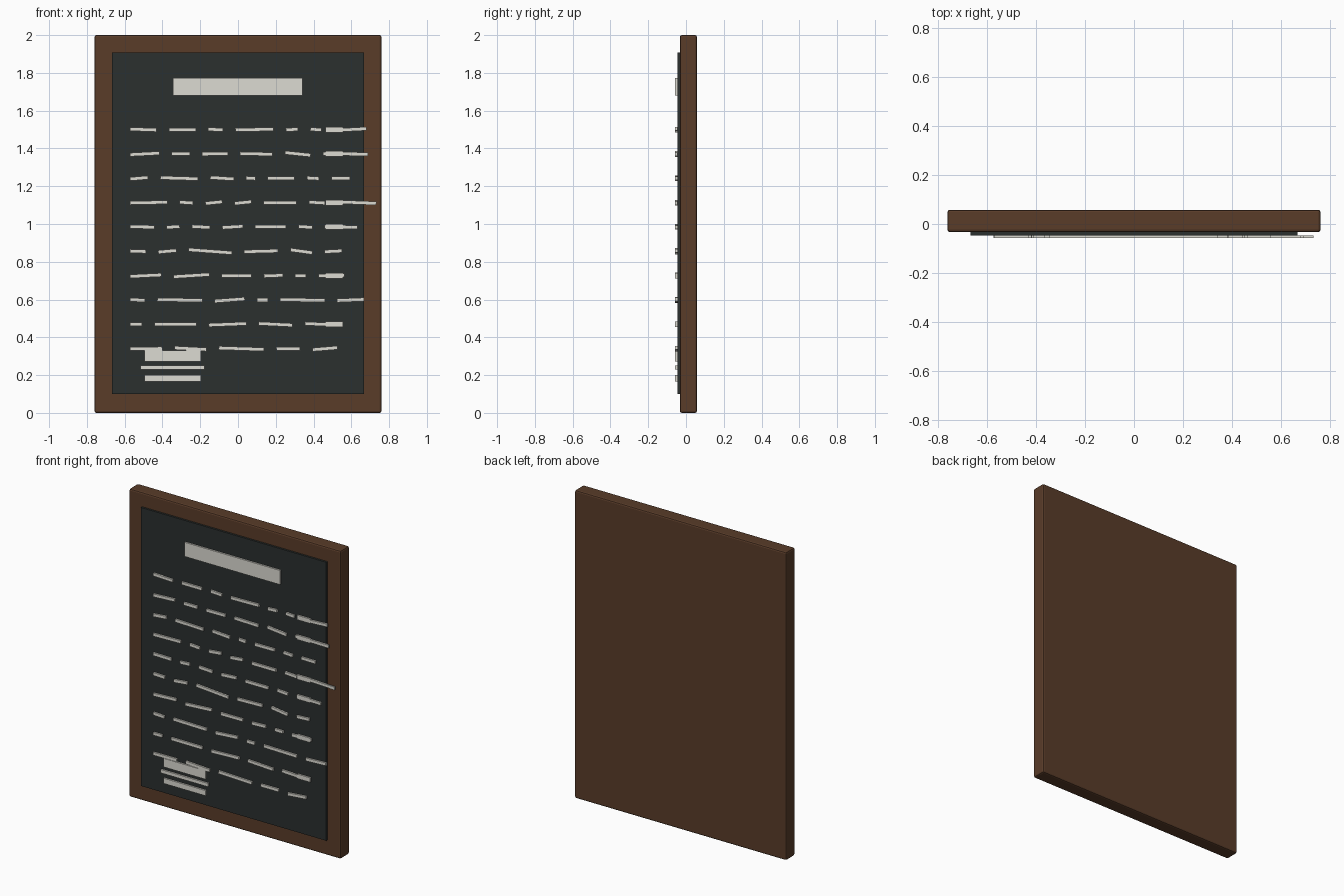
import bpy, math

if "Cube" in bpy.data.objects:
    bpy.data.objects.remove(bpy.data.objects["Cube"])


def material(name, rgb):
    m = bpy.data.materials.new(name)
    m.diffuse_color = (*rgb, 1)
    m.use_nodes = True
    m.node_tree.nodes["Principled BSDF"].inputs["Base Color"].default_value = m.diffuse_color
    return m


WOOD = material("dark_wood", (0.10, 0.045, 0.022))
SLATE = material("slate", (0.024, 0.029, 0.028))
CHALK = material("chalk", (0.72, 0.71, 0.65))


def box(name, x, y, z, mat, tilt=0.0, bevel=0.0):
    """Box from (min, max) ranges, optionally tilted in the board plane."""
    bpy.ops.mesh.primitive_cube_add(
        size=1, location=[(a + b) / 2 for a, b in (x, y, z)])
    o = bpy.context.object
    o.name = name
    o.scale = [b - a for a, b in (x, y, z)]
    bpy.ops.object.transform_apply(location=False, rotation=False, scale=True)
    o.rotation_euler.y = -tilt
    o.data.materials.append(mat)
    if bevel:
        mod = o.modifiers.new("bevel", 'BEVEL')
        mod.width = bevel
        mod.segments = 2
    return o


CHALK_Y = (-0.057, -0.046)


def chalk(name, x0, x1, z, height, tilt=0.0):
    box(name, (x0, x1), CHALK_Y, (z - height / 2, z + height / 2), CHALK, tilt)


# Backing frame and slate panel
box("wooden_frame", (-0.76, 0.76), (-0.033, 0.058), (0, 2), WOOD, bevel=0.01)
box("slate_panel", (-0.666, 0.666), (-0.046, -0.03), (0.1, 1.908), SLATE)

# Heading bar and footer bars
chalk("heading_bar", -0.344, 0.341, 1.726, 0.092)
chalk("footer_bar_top", -0.495, -0.195, 0.301, 0.056)
chalk("footer_bar_middle", -0.515, -0.177, 0.240, 0.022)
chalk("footer_bar_bottom", -0.495, -0.195, 0.183, 0.034)

# Chalk strokes: per row, (width, rise) in hundredths of a unit / thousandths
rows = [
    [(14, -5), (14.3, 0), (8, -4), (20.3, 4), (6.5, 4), (6, -4), (17.3, 9)],
    [(15.5, 8), (9.7, 0), (13.7, 1), (17.2, -4), (13.7, -14), (24, -3)],
    [(9.5, 8), (20, -6), (12.5, -8), (5, -3), (14.3, 1), (6.5, -4), (10, -1)],
    [(19.7, 4), (7.2, -5), (9, 9), (9, 9), (17.5, 0), (8.5, -5), (20.7, -8)],
    [(12.8, -2), (7, 4), (9.6, -5), (11, 7), (16.4, 0), (7.5, -5), (17.4, -4)],
    [(8.4, -3), (9.6, 9), (23, -17), (18, 5), (11.7, -16), (9.2, 5)],
    [(16.5, 8), (19, 12), (15.9, 1), (10.2, 4), (5.8, 0), (13.8, 3)],
    [(7.9, -4), (23.9, -4), (16, 12), (5.7, 0), (23.8, -4), (14.3, 6)],
    [(6.4, 1), (22.3, -1), (20, 8), (18, -9), (19, -9)],
    [(17, 2), (17, -9), (24, -8), (12.7, 1), (13.3, 11)],
]
tagged_rows = (0, 1, 3, 4, 6, 8)
for r, row in enumerate(rows):
    z = 1.5 - 0.1289 * r
    x = -0.571
    for i, (w, rise) in enumerate(row):
        w /= 100
        chalk(f"chalk_stroke_{r}_{i}", x, x + w, z, 0.019,
              math.atan2(rise / 1000, w))
        x += w + 0.0645
    # End tags at the right-hand column
    if r in tagged_rows:
        chalk(f"end_tag_{r}", 0.463, 0.556, z, 0.029)
